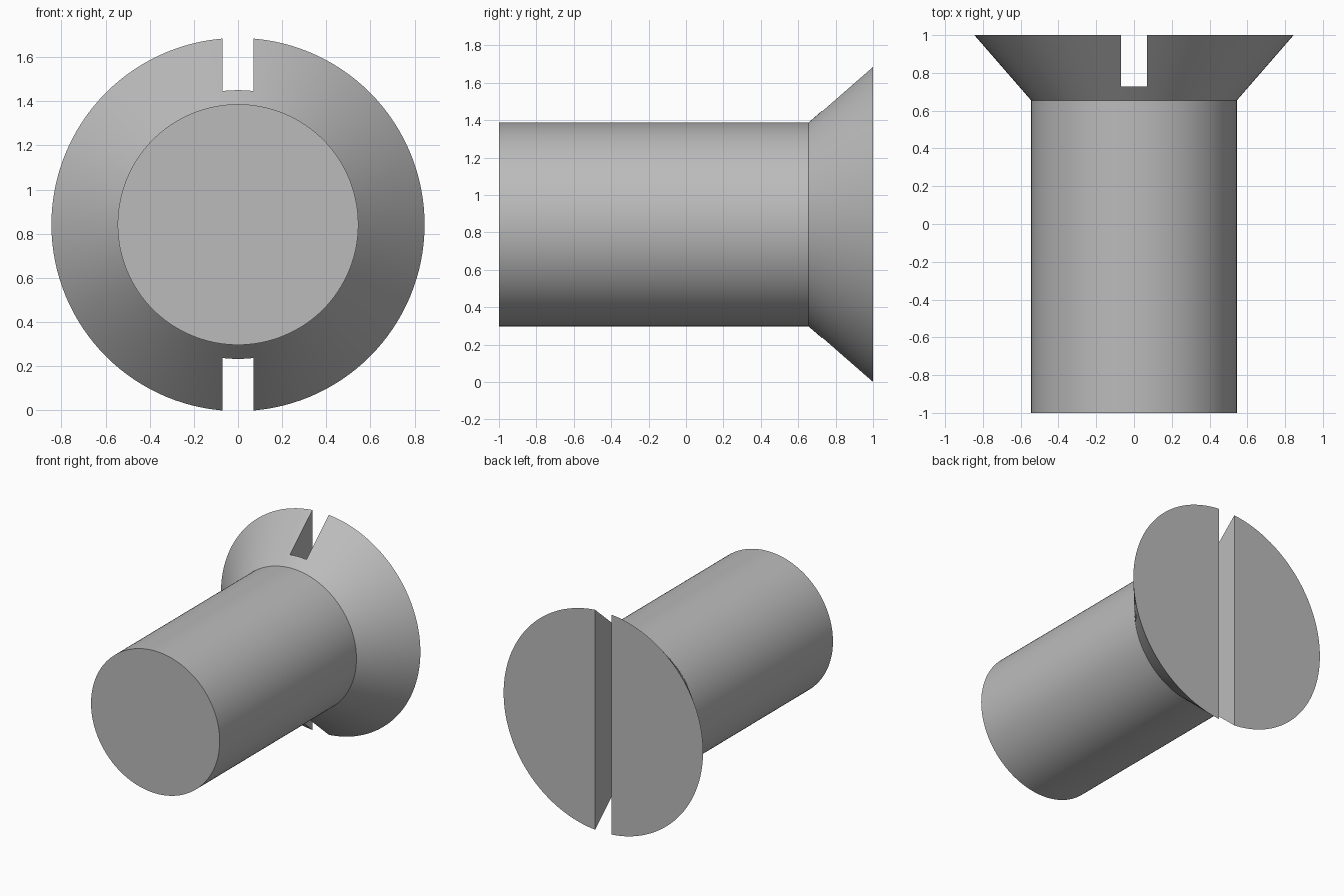
import bpy, bmesh, math
from mathutils import Matrix, Vector

cube = bpy.data.objects.get("Cube")
if cube:
    bpy.data.objects.remove(cube, do_unlink=True)

SEGMENTS = 128
HEAD_R, SHANK_R = 0.845, 0.545
NECK_Y, SLOT_Y, SLOT_W = 0.655, 0.728, 0.14
# The slot removes the lowest point of the rim, so the slot corners touch the ground
AXIS_Z = math.sqrt(HEAD_R ** 2 - (SLOT_W / 2) ** 2)

steel = bpy.data.materials.new("steel_grey")
steel.use_nodes = True
color = (0.5, 0.5, 0.5, 1)
steel.diffuse_color = color
steel.node_tree.nodes["Principled BSDF"].inputs["Base Color"].default_value = color


def add_object(name, bm):
    bmesh.ops.recalc_face_normals(bm, faces=bm.faces)
    mesh = bpy.data.meshes.new(name)
    bm.to_mesh(mesh)
    bm.free()
    mesh.materials.append(steel)
    obj = bpy.data.objects.new(name, mesh)
    bpy.context.collection.objects.link(obj)
    return obj


# Screw body: rings along y, joined by side walls and closed with flat caps
bm = bmesh.new()
rings = []
for radius, y in ((SHANK_R, -1), (SHANK_R, NECK_Y), (HEAD_R, 1)):
    angles = [math.tau * i / SEGMENTS for i in range(SEGMENTS)]
    rings.append([bm.verts.new((radius * math.sin(a), y, AXIS_Z + radius * math.cos(a)))
                  for a in angles])
for low, high in zip(rings, rings[1:]):
    for i in range(SEGMENTS):
        j = (i + 1) % SEGMENTS
        bm.faces.new((low[i], low[j], high[j], high[i]))
bm.faces.new(rings[0])
bm.faces.new(rings[-1])
screw = add_object("countersunk_screw", bm)

# Driver slot: a box cut straight across the head
bm = bmesh.new()
depth = 1.2 - SLOT_Y
bmesh.ops.create_cube(bm, size=1, matrix=Matrix.LocRotScale(
    Vector((0, SLOT_Y + depth / 2, AXIS_Z)), None, Vector((SLOT_W, depth, 3))))
cutter = add_object("slot_cutter", bm)
cutter.hide_render = True

slot = screw.modifiers.new("driver_slot", "BOOLEAN")
slot.operation = "DIFFERENCE"
slot.solver = "EXACT"
slot.object = cutter

bpy.ops.object.select_all(action="DESELECT")
screw.select_set(True)
bpy.context.view_layer.objects.active = screw
bpy.ops.object.modifier_apply(modifier=slot.name)
bpy.data.objects.remove(cutter, do_unlink=True)
bpy.ops.object.shade_smooth_by_angle(angle=math.radians(30))
